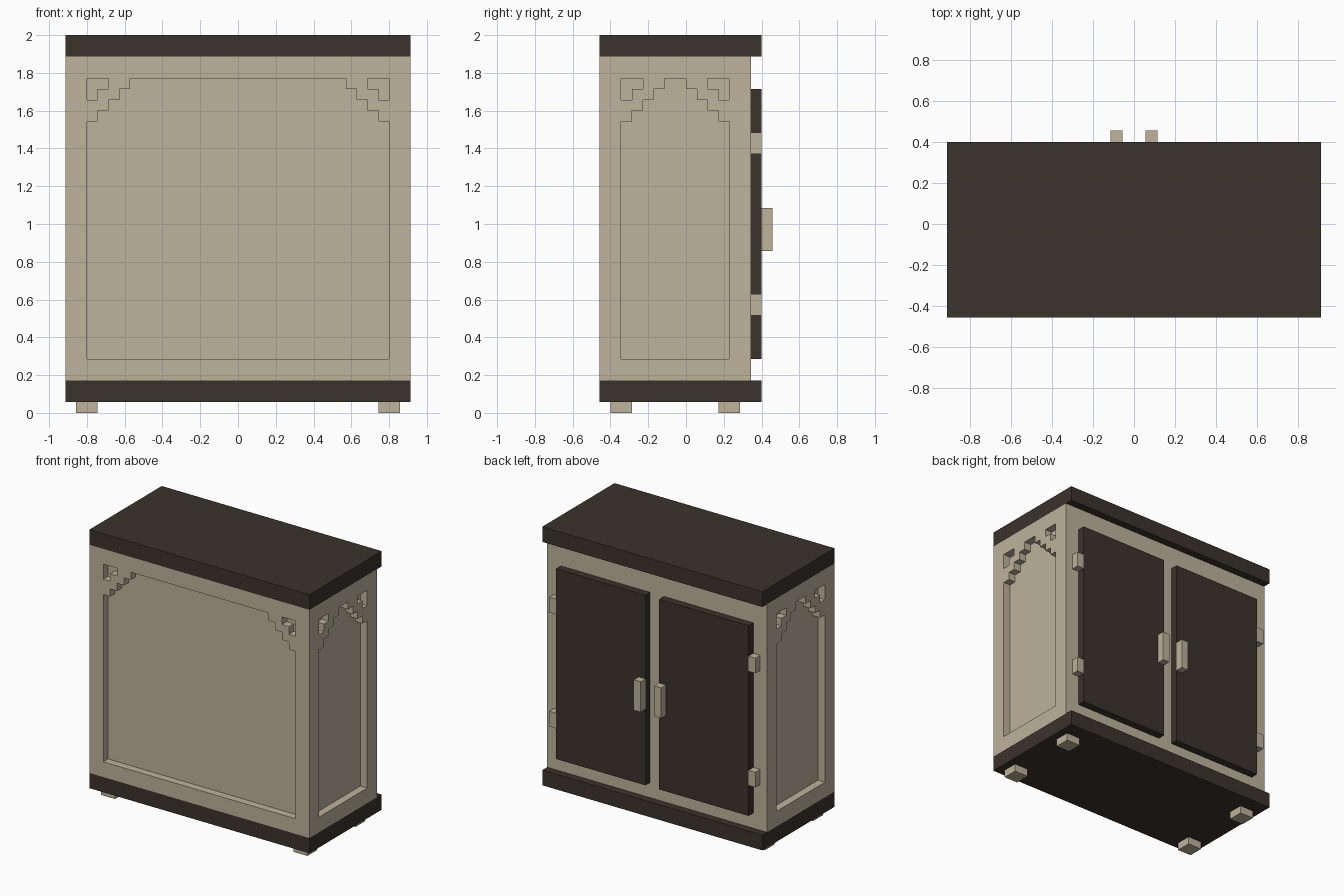
import bpy, bmesh
from mathutils import Vector

U = 2 / 35  # one block of the design grid

if "Cube" in bpy.data.objects:
    bpy.data.objects.remove(bpy.data.objects["Cube"], do_unlink=True)


def make_material(name, colour):
    mat = bpy.data.materials.new(name)
    mat.use_nodes = True
    mat.diffuse_color = (*colour, 1)
    bsdf = next(n for n in mat.node_tree.nodes if n.type == "BSDF_PRINCIPLED")
    bsdf.inputs["Base Color"].default_value = (*colour, 1)
    return mat


cream = make_material("cream wood", (0.51, 0.45, 0.33))
dark = make_material("dark brown wood", (0.044, 0.033, 0.025))


def finish(name, bm, mat):
    bmesh.ops.recalc_face_normals(bm, faces=bm.faces)
    mesh = bpy.data.meshes.new(name)
    bm.to_mesh(mesh)
    bm.free()
    mesh.materials.append(mat)
    obj = bpy.data.objects.new(name, mesh)
    bpy.context.collection.objects.link(obj)
    return obj


def box(name, x, y, z, mat):
    """Box from (low, high) ranges in grid units."""
    bm = bmesh.new()
    bmesh.ops.create_cube(bm, size=1)
    for v in bm.verts:
        v.co = Vector([(r[0] if c < 0 else r[1]) * U for c, r in zip(v.co, (x, y, z))])
    return finish(name, bm, mat)


def prism(bm, outline, place, depth):
    """Extrude a flat outline between two depths, placed by a mapping."""
    face = bm.faces.new([bm.verts.new(place(a, b, depth[0]) * U) for a, b in outline])
    new = bmesh.ops.extrude_face_region(bm, geom=[face])["geom"]
    shift = (place(0, 0, depth[1]) - place(0, 0, depth[0])) * U
    bmesh.ops.translate(bm, vec=shift, verts=[g for g in new if isinstance(g, bmesh.types.BMVert)])


def arch(half):
    """Panel outline with stepped upper corners."""
    side = [(half, 5), (half, 27)]
    for i in range(1, 5):
        side += [(half - i, 26 + i), (half - i, 27 + i)]
    return side + [(-a, b) for a, b in reversed(side)]


def corner(half, s):
    """L-shaped notch above the steps."""
    h = half
    return [(s * a, b) for a, b in ((h, 31), (h - 2, 31), (h - 2, 30), (h - 1, 30), (h - 1, 29), (h, 29))]


# Body with recessed panels on the front and both sides
body = box("cabinet_body", (-16, 16), (-8, 6), (3, 33), cream)
bm = bmesh.new()
sides = [
    (14, lambda a, b, d: Vector((a, -d, b)), (7, 9)),
    (5, lambda a, b, d: Vector((d, a - 1, b)), (15, 17)),
    (5, lambda a, b, d: Vector((-d, a - 1, b)), (15, 17)),
]
for half, place, depth in sides:
    for outline in (arch(half), corner(half, 1), corner(half, -1)):
        prism(bm, outline, place, depth)
cutter = finish("panel_cutter", bm, cream)
cutter.hide_render = True
mod = body.modifiers.new("panels", "BOOLEAN")
mod.operation = "DIFFERENCE"
mod.solver = "EXACT"
mod.object = cutter
bpy.context.view_layer.objects.active = body
bpy.ops.object.modifier_apply(modifier=mod.name)
bpy.data.objects.remove(cutter, do_unlink=True)

# Top and base slabs
box("top_slab", (-16, 16), (-8, 7), (33, 35), dark)
box("base_slab", (-16, 16), (-8, 7), (1, 3), dark)

# Doors, handles, hinges and feet, repeated on each side
for side, s in (("left", 1), ("right", -1)):
    def span(a, b):
        return (a, b) if s > 0 else (-b, -a)

    box(side + "_door", span(1, 14), (6, 7), (5, 30), dark)
    box(side + "_handle", span(1, 2), (7, 8), (15, 19), cream)
    for level, z in (("lower", 9), ("upper", 24)):
        box(f"{side}_{level}_hinge", span(14, 15), (6, 7), (z, z + 2), cream)
    for end, y in (("front", -7), ("back", 3)):
        box(f"{side}_{end}_foot", span(13, 15), (y, y + 2), (0, 1), cream)
